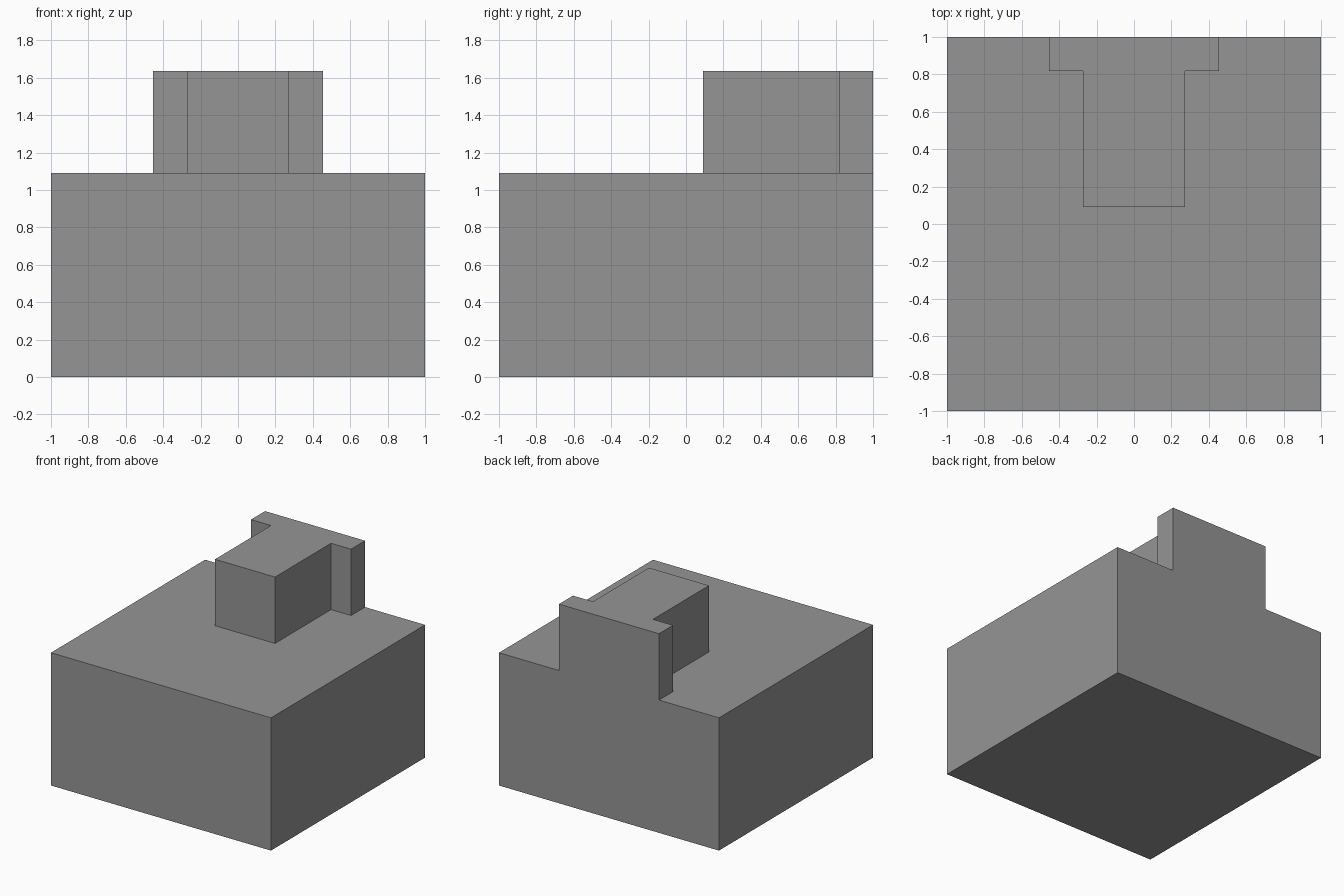
import bpy
import bmesh

cube = bpy.data.objects.get("Cube")
if cube:
    bpy.data.objects.remove(cube, do_unlink=True)

U = 1 / 11              # design module
DECK_HEIGHT = 12 * U
TOWER_HEIGHT = 6 * U

# Plain grey finish
grey = bpy.data.materials.new("grey")
grey.use_nodes = True
colour = (0.3, 0.3, 0.3, 1)
grey.diffuse_color = colour
grey.node_tree.nodes["Principled BSDF"].inputs["Base Color"].default_value = colour

bm = bmesh.new()


def raise_faces(faces, height, keep=False):
    """Extrude faces straight up and return the new top faces."""
    result = bmesh.ops.extrude_face_region(bm, geom=faces, use_keep_orig=keep)["geom"]
    verts = [g for g in result if isinstance(g, bmesh.types.BMVert)]
    bmesh.ops.translate(bm, verts=verts, vec=(0, 0, height))
    return [g for g in result if isinstance(g, bmesh.types.BMFace)]


# Floor plan: T-shaped tower, with the deck wrapping around it
half = [(5, 11), (5, 9), (3, 9), (3, 1)]
outline = half + [(-x, y) for x, y in reversed(half)]
tower = [bm.verts.new((x * U, y * U, 0)) for x, y in outline]
corners = [bm.verts.new((x, y, 0)) for x, y in [(-1, 1), (-1, -1), (1, -1), (1, 1)]]
plan = [bm.faces.new(tower), bm.faces.new(tower[::-1] + corners[::-1])]

# Raise the whole block, then the tower on its own
tops = raise_faces(plan, DECK_HEIGHT, keep=True)
tower_top = min(tops, key=lambda f: f.calc_area())
raise_faces([tower_top], TOWER_HEIGHT)

# Merge coplanar pieces into clean flat faces
bmesh.ops.recalc_face_normals(bm, faces=bm.faces)
bmesh.ops.dissolve_limit(bm, angle_limit=0.01, verts=bm.verts, edges=bm.edges)
bmesh.ops.recalc_face_normals(bm, faces=bm.faces)

mesh = bpy.data.meshes.new("block_with_t_tower")
bm.to_mesh(mesh)
bm.free()
mesh.materials.append(grey)
block = bpy.data.objects.new("block_with_t_tower", mesh)
bpy.context.collection.objects.link(block)
